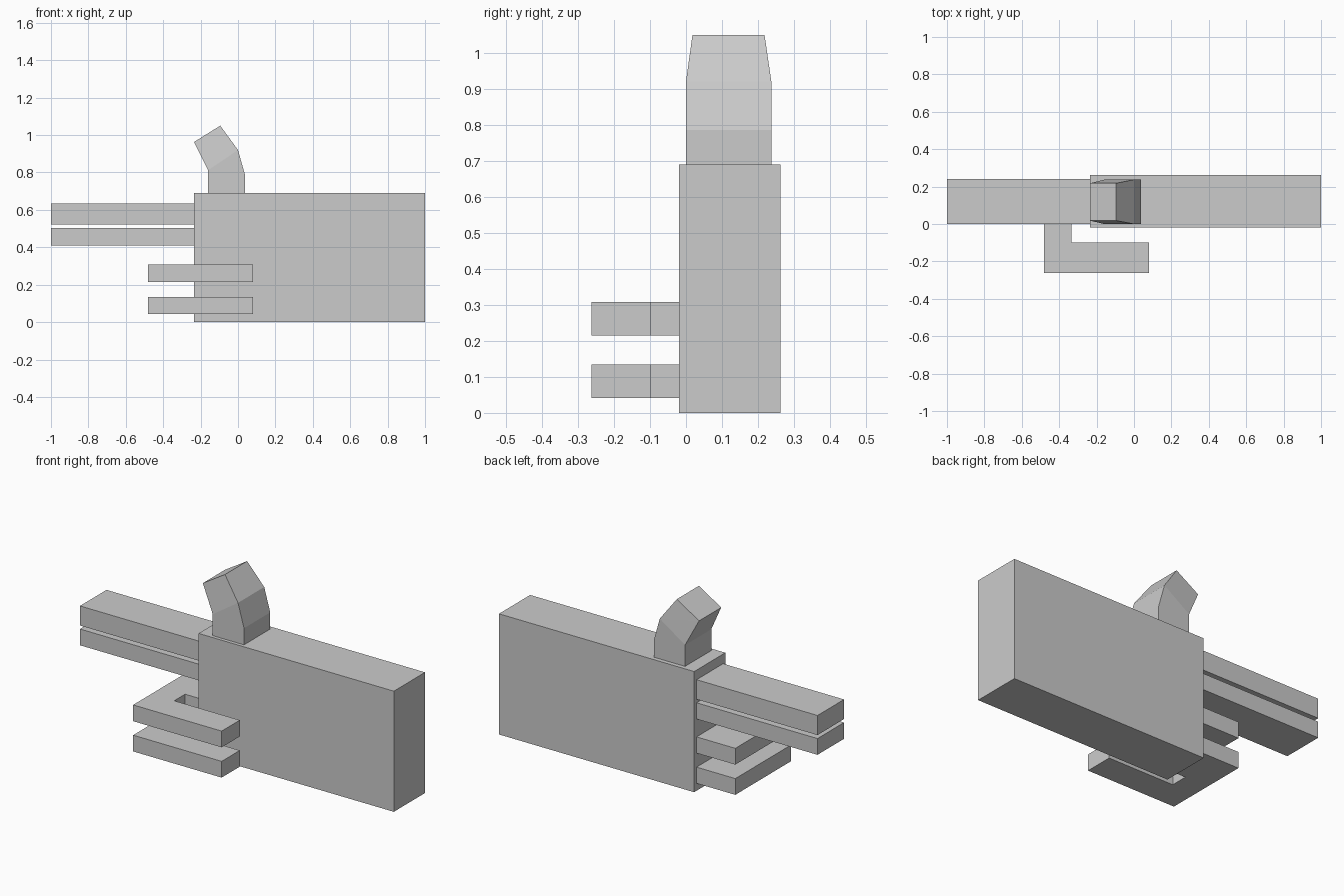
import bpy
import bmesh
from mathutils import Vector

if "Cube" in bpy.data.objects:
    bpy.data.objects.remove(bpy.data.objects["Cube"])


def prism(name, profile, to_3d, lo, hi):
    """Extrude a closed 2D profile between two depths; returns the object."""
    bm = bmesh.new()
    base = bm.faces.new([bm.verts.new(to_3d(a, b, lo)) for a, b in profile])
    ext = bmesh.ops.extrude_face_region(bm, geom=[base], use_keep_orig=True)
    offset = Vector(to_3d(0, 0, hi)) - Vector(to_3d(0, 0, lo))
    verts = [v for v in ext["geom"] if isinstance(v, bmesh.types.BMVert)]
    bmesh.ops.translate(bm, verts=verts, vec=offset)
    return finish(name, bm)


def finish(name, bm):
    bmesh.ops.recalc_face_normals(bm, faces=bm.faces[:])
    mesh = bpy.data.meshes.new(name)
    bm.to_mesh(mesh)
    bm.free()
    obj = bpy.data.objects.new(name, mesh)
    bpy.context.collection.objects.link(obj)
    return obj


def plan(x, y, z):
    return (x, y, z)


def rect(x0, x1, y0, y1):
    return [(x0, y0), (x1, y0), (x1, y1), (x0, y1)]


# Palm and forearm block
prism("palm", rect(-0.235, 1.0, -0.02, 0.262), plan, 0.0, 0.69)

# Two straight fingers
for i, (z0, z1) in enumerate([(0.41, 0.503), (0.523, 0.635)], 1):
    prism(f"straight_finger_{i}", rect(-1.0, -0.235, 0.0, 0.24), plan, z0, z1)

# Two fingers curled back over the palm, hook-shaped in plan
hook = [(-0.235, 0.24), (-0.48, 0.24), (-0.48, -0.262), (0.08, -0.262),
        (0.08, -0.098), (-0.335, -0.098), (-0.335, 0.0), (-0.235, 0.0)]
for i, (z0, z1) in enumerate([(0.042, 0.135), (0.215, 0.308)], 1):
    prism(f"curled_finger_{i}", hook, plan, z0, z1)

# Thumb: bent lower joint, then a tapered tip extruded from its top face
thumb = [(-0.16, 0.69), (0.038, 0.69), (0.038, 0.785), (0.0, 0.92), (-0.16, 0.812)]
obj = prism("thumb", thumb, lambda x, z, y: (x, y, z), 0.0, 0.237)
bm = bmesh.new()
bm.from_mesh(obj.data)
top = max(bm.faces, key=lambda f: f.calc_center_median().z)
ext = bmesh.ops.extrude_discrete_faces(bm, faces=[top])
for v in ext["faces"][0].verts:
    x, z = (-0.095, 1.05) if v.co.x > -0.08 else (-0.235, 0.963)
    v.co = (x, 0.018 if v.co.y < 0.1 else 0.218, z)
bmesh.ops.triangulate(bm, faces=[f for f in bm.faces if f.calc_center_median().z > 0.85])
mesh = obj.data
bmesh.ops.recalc_face_normals(bm, faces=bm.faces[:])
bm.to_mesh(mesh)
bm.free()
